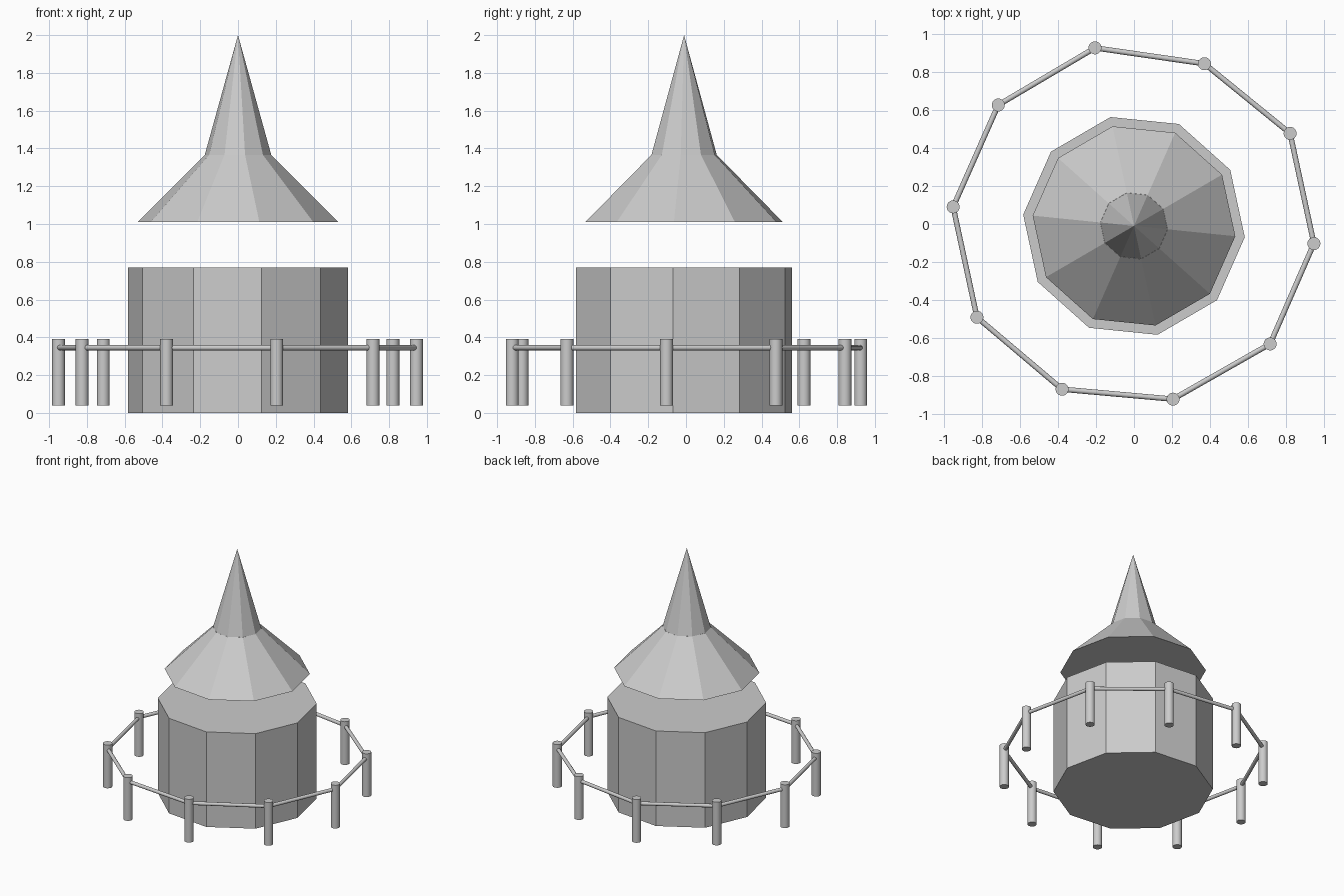
import bpy
import math
from mathutils import Vector

cube = bpy.data.objects.get("Cube")
if cube:
    bpy.data.objects.remove(cube, do_unlink=True)

# One plain grey for everything
grey = bpy.data.materials.new("plain grey")
grey.use_nodes = True
grey.diffuse_color = (0.6, 0.6, 0.6, 1)
grey.node_tree.nodes["Principled BSDF"].inputs["Base Color"].default_value = (0.6, 0.6, 0.6, 1)

SIDES = 10
TURN = math.radians(-5.8)
CENTRE_Y = -0.01


def finish(name):
    obj = bpy.context.object
    obj.name = name
    obj.data.materials.append(grey)
    return obj


def ten_sided(name, r_low, r_high, z_low, z_high):
    """Flat-faced tapered section; its first corner sits at the TURN angle."""
    bpy.ops.mesh.primitive_cone_add(
        vertices=SIDES, radius1=r_low, radius2=r_high, depth=z_high - z_low,
        location=(0, CENTRE_Y, (z_low + z_high) / 2),
        rotation=(0, 0, TURN - math.pi / 2))
    return finish(name)


def rod(name, start, end, radius, sides):
    """Round bar between two points."""
    axis = end - start
    bpy.ops.mesh.primitive_cylinder_add(
        vertices=sides, radius=radius, depth=axis.length,
        location=(start + end) / 2,
        rotation=axis.to_track_quat('Z', 'Y').to_euler())
    bpy.ops.object.shade_smooth_by_angle(angle=math.radians(40))
    return finish(name)


# Tower body and the roof floating above it
ten_sided("tower_body", 0.585, 0.585, 0, 0.77)
ten_sided("roof_skirt", 0.535, 0.178, 1.01, 1.365)
ten_sided("roof_spire", 0.178, 0, 1.362, 2.0)

# Fence posts, slightly uneven around the tower
posts = [(0.945, -0.103), (0.82, 0.476), (0.37, 0.842), (-0.205, 0.925),
         (-0.713, 0.625), (-0.95, 0.09), (-0.825, -0.49), (-0.378, -0.868),
         (0.205, -0.92), (0.715, -0.63)]
for i, (x, y) in enumerate(posts):
    rod(f"fence_post_{i + 1}", Vector((x, y, 0.04)), Vector((x, y, 0.39)), 0.034, 24)

# Rails joining neighbouring posts
for i, (x, y) in enumerate(posts):
    nx, ny = posts[(i + 1) % len(posts)]
    rod(f"fence_rail_{i + 1}", Vector((x, y, 0.345)), Vector((nx, ny, 0.345)), 0.014, 16)
